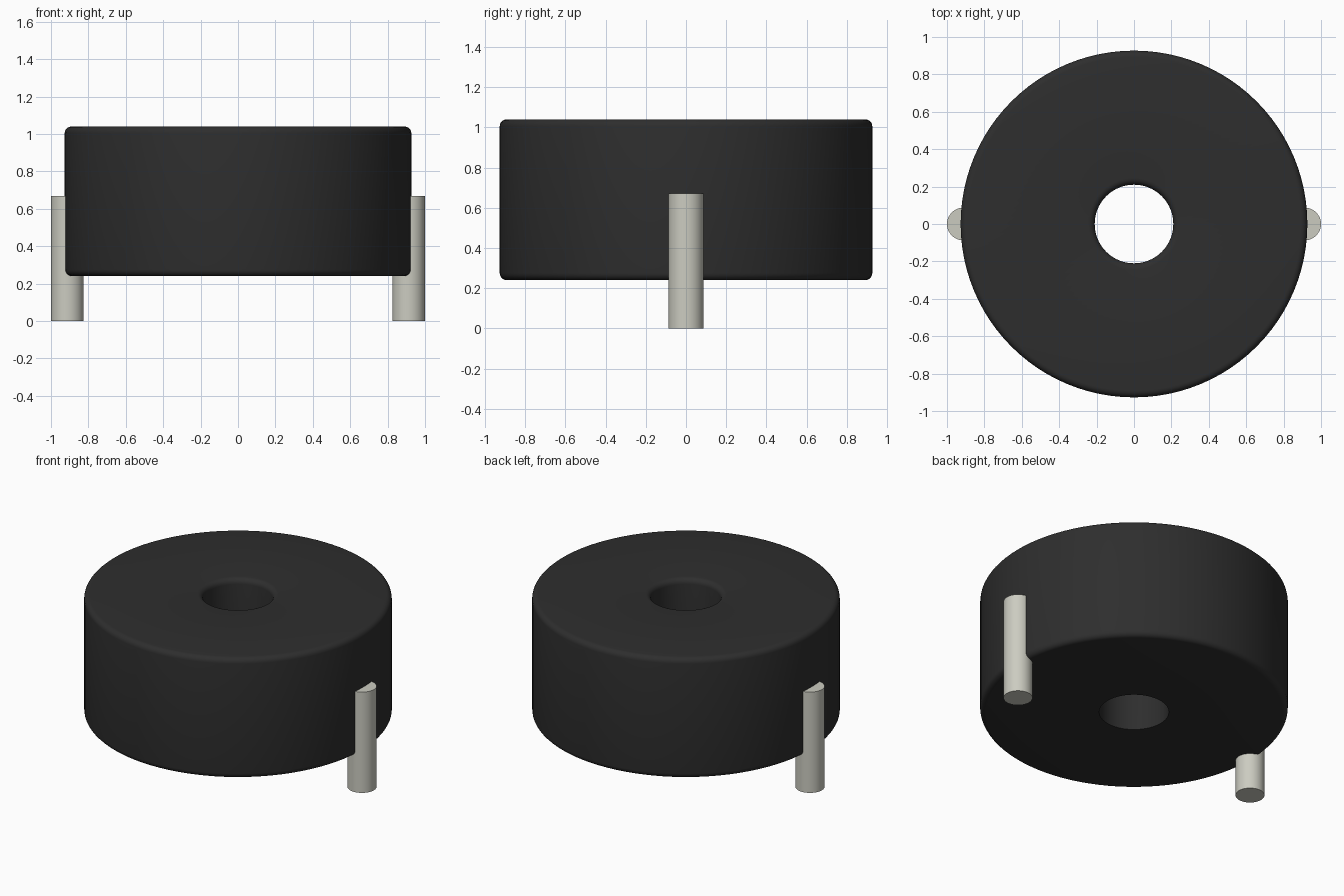
import bpy
import bmesh
from math import cos, sin, pi, radians

cube = bpy.data.objects.get("Cube")
if cube:
    bpy.data.objects.remove(cube, do_unlink=True)


def material(name, color, roughness):
    mat = bpy.data.materials.new(name)
    mat.use_nodes = True
    mat.diffuse_color = (*color, 1)
    shader = mat.node_tree.nodes["Principled BSDF"]
    shader.inputs["Base Color"].default_value = (*color, 1)
    shader.inputs["Roughness"].default_value = roughness
    return mat


def finish(name, bm, mat):
    bmesh.ops.recalc_face_normals(bm, faces=bm.faces)
    mesh = bpy.data.meshes.new(name)
    bm.to_mesh(mesh)
    bm.free()
    obj = bpy.data.objects.new(name, mesh)
    bpy.context.collection.objects.link(obj)
    mesh.materials.append(mat)
    bpy.ops.object.select_all(action="DESELECT")
    obj.select_set(True)
    bpy.context.view_layer.objects.active = obj
    bpy.ops.object.shade_smooth_by_angle(angle=radians(35))
    return obj


def arc(cx, cz, r, start, steps=5):
    """Quarter round from the start angle, counter-clockwise."""
    angles = [radians(start + 90 * i / steps) for i in range(steps + 1)]
    return [(cx + r * cos(a), cz + r * sin(a)) for a in angles]


black = material("black plastic", (0.027, 0.027, 0.027), 0.6)
metal = material("pale metal", (0.6, 0.6, 0.53), 0.5)

# Round casing: a rounded ring profile turned about z
OUTER, HOLE, BOTTOM, TOP = 0.927, 0.21, 0.24, 1.04
ROUND, SIDES = 0.035, 96
profile = [(HOLE, BOTTOM)]
profile += arc(OUTER - ROUND, BOTTOM + ROUND, ROUND, -90)
profile += arc(OUTER - ROUND, TOP - ROUND, ROUND, 0)
profile += arc(HOLE + ROUND, TOP - ROUND, ROUND, 90)

bm = bmesh.new()
rings = []
for i in range(SIDES):
    a = 2 * pi * i / SIDES
    rings.append([bm.verts.new((r * cos(a), r * sin(a), z)) for r, z in profile])
for i, ring in enumerate(rings):
    after = rings[(i + 1) % SIDES]
    for j in range(len(profile)):
        k = (j + 1) % len(profile)
        bm.faces.new((ring[j], after[j], after[k], ring[k]))
finish("casing", bm, black)

# Two round pins, half sunk into the sides of the casing
PIN_RADIUS, PIN_HEIGHT = 0.0875, 0.67
for side, name in ((1, "left_pin"), (-1, "right_pin")):
    bm = bmesh.new()
    bmesh.ops.create_cone(bm, cap_ends=True, segments=32, radius1=PIN_RADIUS,
                          radius2=PIN_RADIUS, depth=PIN_HEIGHT)
    pin = finish(name, bm, metal)
    pin.location = (side * (1 - PIN_RADIUS), 0, PIN_HEIGHT / 2)
